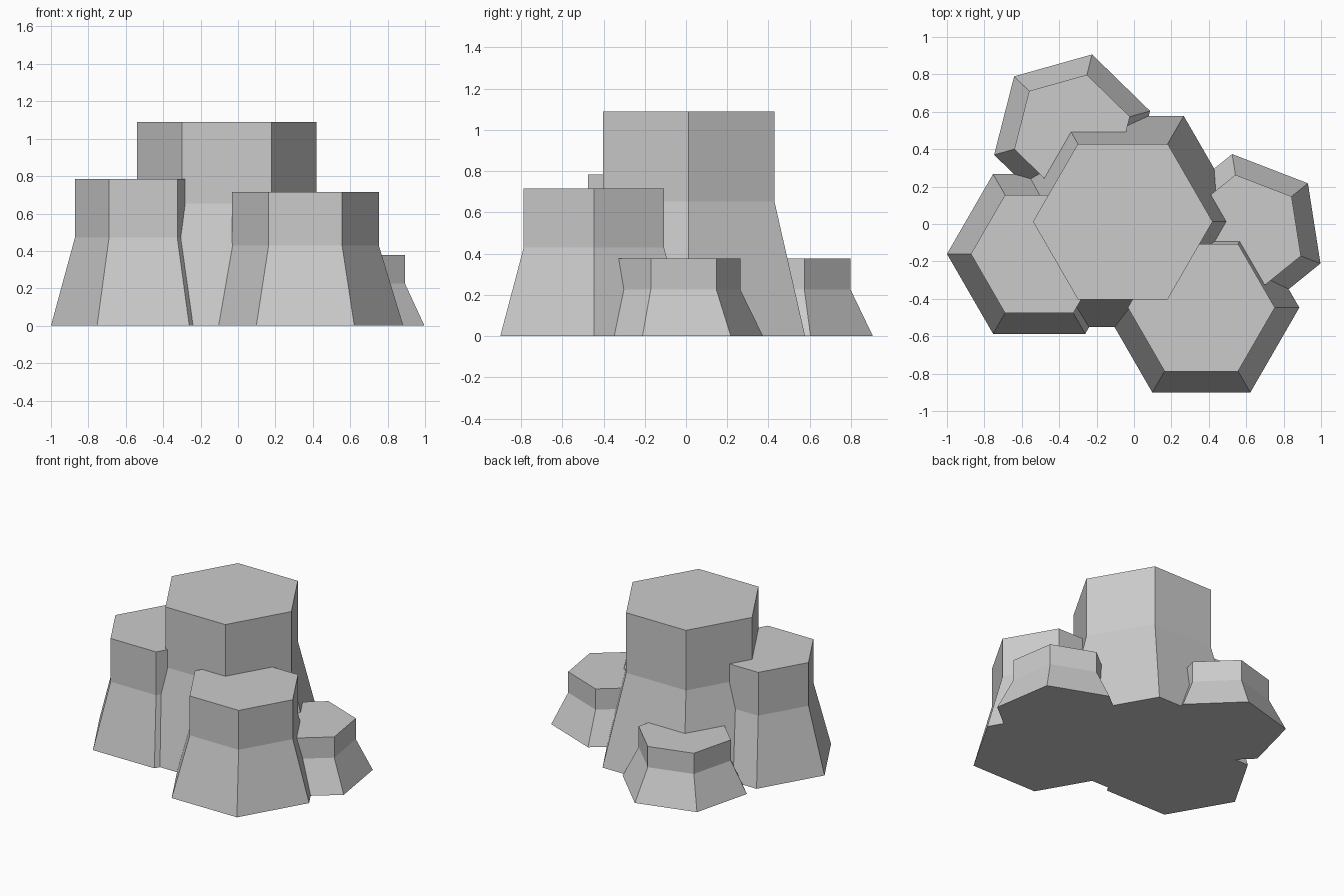
import bpy, bmesh
from math import sin, cos, radians

if "Cube" in bpy.data.objects:
    bpy.data.objects.remove(bpy.data.objects["Cube"])

# name, centre x, centre y, top radius, base radius, height, turn in degrees
COLUMNS = [
    ("tall_centre_column", -0.06, 0.013, 0.48, 0.652, 1.09, 0),
    ("left_column", -0.507, -0.16, 0.365, 0.493, 0.785, 0),
    ("front_column", 0.36, -0.447, 0.393, 0.524, 0.715, 0),
    ("right_low_column", 0.592, -0.055, 0.322, 0.434, 0.377, 38.9),
    ("back_low_column", -0.331, 0.487, 0.321, 0.433, 0.376, 15.7),
]


def hex_column(name, cx, cy, r_top, r_base, h, turn):
    """Six-sided column: flared foot up to 60% of the height, then straight."""
    bm = bmesh.new()
    rings = []
    for r, z in ((r_base, 0), (r_top, 0.6 * h), (r_top, h)):
        angles = [radians(turn + 60 * i) for i in range(6)]
        rings.append([bm.verts.new((cx + r * cos(a), cy + r * sin(a), z)) for a in angles])
    bm.faces.new(rings[0][::-1])
    bm.faces.new(rings[2])
    for low, high in zip(rings, rings[1:]):
        for i in range(6):
            j = (i + 1) % 6
            bm.faces.new((low[i], low[j], high[j], high[i]))
    mesh = bpy.data.meshes.new(name)
    bm.to_mesh(mesh)
    bm.free()
    ob = bpy.data.objects.new(name, mesh)
    bpy.context.collection.objects.link(ob)
    return ob


columns = [hex_column(*c) for c in COLUMNS]

# Fuse all columns into one rock
rock = columns[0]
rock.name = "rock_columns"
bpy.context.view_layer.objects.active = rock
for other in columns[1:]:
    mod = rock.modifiers.new("fuse", 'BOOLEAN')
    mod.operation = 'UNION'
    mod.solver = 'EXACT'
    mod.object = other
    bpy.ops.object.modifier_apply(modifier=mod.name)
    bpy.data.objects.remove(other)
